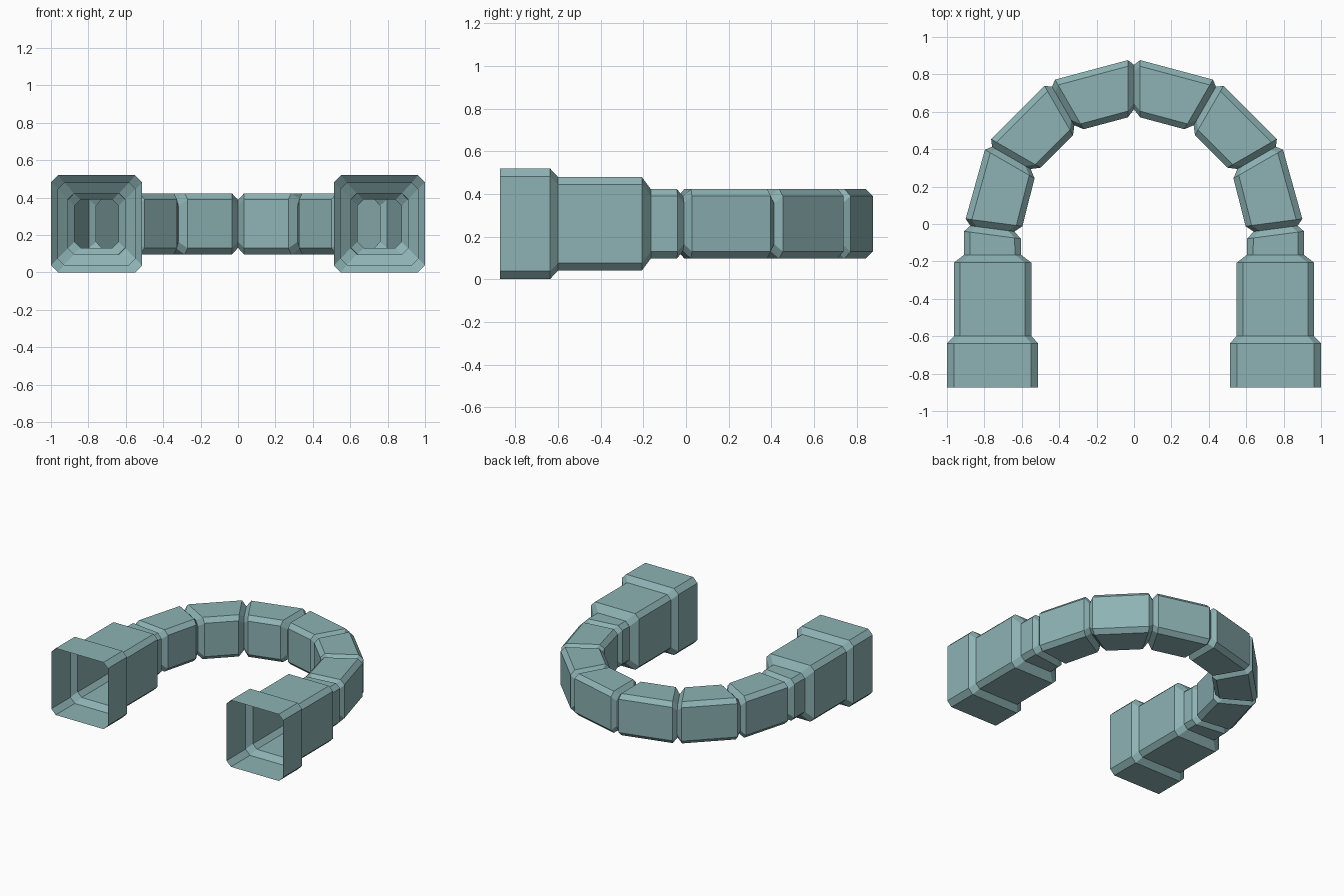
import bpy
from math import sin, cos, radians

if "Cube" in bpy.data.objects:
    bpy.data.objects.remove(bpy.data.objects["Cube"])

teal = bpy.data.materials.new("muted_teal")
teal.diffuse_color = (0.27, 0.45, 0.46, 1)
teal.use_nodes = True
teal.node_tree.nodes["Principled BSDF"].inputs["Base Color"].default_value = teal.diffuse_color

ZC = 0.26               # height of the tube centre line
R, YC = 0.757, -0.025   # arch radius and centre
HW, HH, CH = 0.153, 0.163, 0.033   # arch tube half width, half height, chamfer
GROOVE = 0.034


def ring(x, y, angle, hw, hh, ch):
    """Chamfered rectangular cross-section, width along the given angle."""
    a = radians(angle)
    outline = [(hw, -hh + ch), (hw, hh - ch), (hw - ch, hh), (-hw + ch, hh),
               (-hw, hh - ch), (-hw, -hh + ch), (-hw + ch, -hh), (hw - ch, -hh)]
    return [(x + u * cos(a), y + u * sin(a), ZC + v) for u, v in outline]


def tube(name, rings):
    """Open shell through the rings, mirrored to the other side."""
    n = 8
    verts = [p for r in rings for p in r]
    faces = []
    for k in range(len(rings) - 1):
        for i in range(n):
            j = (i + 1) % n
            faces.append((k * n + i, (k + 1) * n + i, (k + 1) * n + j, k * n + j))
    me = bpy.data.meshes.new(name)
    me.from_pydata(verts, [], faces)
    me.materials.append(teal)
    ob = bpy.data.objects.new(name, me)
    bpy.context.collection.objects.link(ob)
    mir = ob.modifiers.new("mirror", 'MIRROR')
    mir.use_axis = (True, False, False)
    mir.use_mirror_merge = True
    return ob


# stepped legs, open at the front
leg_steps = [(-0.873, 0.244, 0.26, 0.038), (-0.638, 0.244, 0.26, 0.038),
             (-0.60, 0.207, 0.219, 0.034), (-0.207, 0.207, 0.219, 0.034),
             (-0.165, HW, HH, CH)]
tube("stepped_legs", [ring(0.756, y, 0, w, h, c) for y, w, h, c in leg_steps])

# segmented arch with a V groove at every joint
rings = [ring(0.757, -0.165, 0, HW, HH, CH)]
for k in range(4):
    theta = radians(30 * k)
    px, py = R * cos(theta), YC + R * sin(theta)
    before = 90 if k == 0 else 75 + 30 * k
    after = 105 + 30 * k
    bis = (before + after) / 2 - 90
    b, f = radians(before), radians(after)
    rings.append(ring(px - GROOVE * cos(b), py - GROOVE * sin(b), bis, HW, HH, CH))
    rings.append(ring(px, py, bis, HW - GROOVE, HH - GROOVE, CH))
    if k < 3:
        rings.append(ring(px + GROOVE * cos(f), py + GROOVE * sin(f), bis, HW, HH, CH))
tube("segmented_arch", rings)
